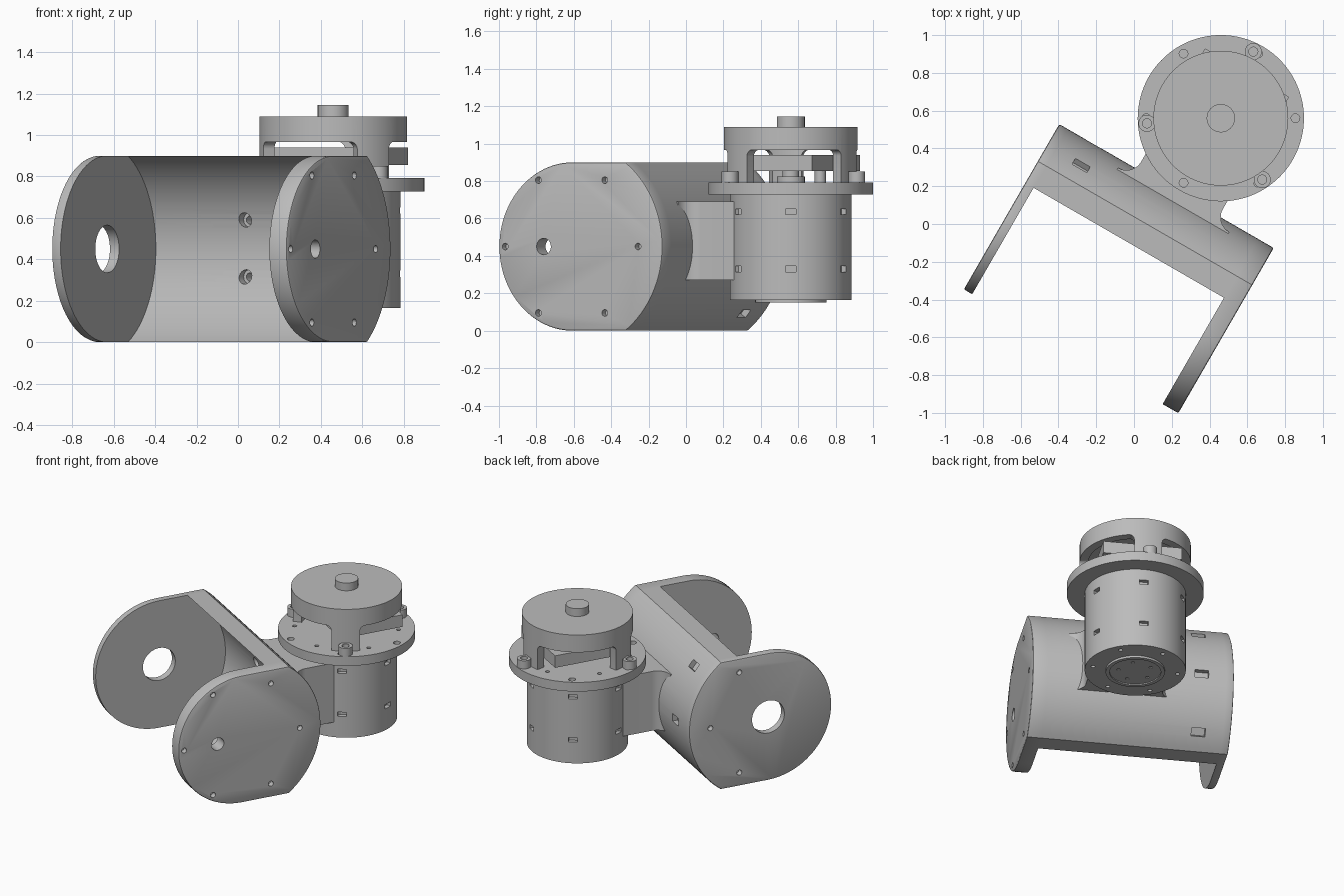
import bpy, bmesh
from math import radians, sin, cos, asin, degrees
from mathutils import Matrix, Vector

if "Cube" in bpy.data.objects:
    bpy.data.objects.remove(bpy.data.objects["Cube"])

grey = bpy.data.materials.new("machined_grey")
grey.use_nodes = True
grey.diffuse_color = (0.5, 0.5, 0.5, 1)
grey.node_tree.nodes["Principled BSDF"].inputs["Base Color"].default_value = (0.5, 0.5, 0.5, 1)

# Everything is built square, then the whole assembly is turned about z
TURN = Matrix.Rotation(radians(-30), 4, 'Z')
AXIS = Vector((0, -0.30, 0.45))      # bracket pivot axis, along x
MOTOR = Vector((0.118, 0.715, 0))    # motor axis, along z


def arc(cx, cy, r, a0, a1, n=32):
    steps = [radians(a0 + (a1 - a0) * i / n) for i in range(n + 1)]
    return [(cx + r * cos(t), cy + r * sin(t)) for t in steps]


def prism(bm, outline, lo, hi, along='z'):
    """Extrude a closed outline along z (x, y outline) or x (y, z outline)."""
    place = (lambda p, h: (p[0], p[1], h)) if along == 'z' else (lambda p, h: (h, p[0], p[1]))
    bottom = [bm.verts.new(place(p, lo)) for p in outline]
    top = [bm.verts.new(place(p, hi)) for p in outline]
    faces = [bm.faces.new(bottom), bm.faces.new(top)]
    for i in range(len(outline)):
        j = (i + 1) % len(outline)
        faces.append(bm.faces.new((bottom[i], bottom[j], top[j], top[i])))
    bmesh.ops.recalc_face_normals(bm, faces=faces)


def rod(bm, r, a, b, seg=24):
    a, b = Vector(a), Vector(b)
    m = Matrix.Translation((a + b) / 2) @ (b - a).to_track_quat('Z', 'Y').to_matrix().to_4x4()
    bmesh.ops.create_cone(bm, cap_ends=True, segments=seg, radius1=r, radius2=r,
                          depth=(b - a).length, matrix=m)


def disc(bm, r, lo, hi, seg=96, centre=MOTOR):
    rod(bm, r, (centre.x, centre.y, lo), (centre.x, centre.y, hi), seg)


def block(bm, centre, size, rot=Matrix()):
    m = Matrix.Translation(centre) @ rot @ Matrix.Diagonal((*size, 1))
    bmesh.ops.create_cube(bm, size=1, matrix=m)


def around(r, angle):
    t = radians(angle)
    return MOTOR + Vector((r * cos(t), r * sin(t), 0))


def make(name, bm):
    mesh = bpy.data.meshes.new(name)
    bm.to_mesh(mesh)
    bm.free()
    ob = bpy.data.objects.new(name, mesh)
    bpy.context.collection.objects.link(ob)
    mesh.materials.append(grey)
    return ob


def cut(ob, bm, operation='DIFFERENCE'):
    tool = make("cutter", bm)
    tool.hide_render = True
    mod = ob.modifiers.new("cut", 'BOOLEAN')
    mod.operation, mod.solver, mod.object = operation, 'EXACT', tool
    deps = bpy.context.evaluated_depsgraph_get()
    mesh = bpy.data.meshes.new_from_object(ob.evaluated_get(deps))
    ob.modifiers.clear()
    ob.data = mesh
    bpy.data.objects.remove(tool)


def finish(ob):
    ob.data.transform(TURN)
    for p in ob.data.polygons:
        p.use_smooth = True
    ob.data.set_sharp_from_angle(angle=radians(24))


def ring_point(x, angle, r=0.41):
    t = radians(angle)
    return Vector((x, AXIS.y + r * cos(t), AXIS.z + r * sin(t)))


# Bracket outlines: plates round in front and flatter behind, bridge a curved shell
OUT, INN = 0.56, 0.51
half_out = degrees(asin(0.45 / OUT))
half_inn = degrees(asin(0.45 / INN))
back = arc(AXIS.y, AXIS.z, OUT, -half_out, half_out)
plate = arc(AXIS.y, AXIS.z, 0.45, 90, 270, 48) + back
shell = back + arc(AXIS.y - 0.04, AXIS.z, INN, half_inn, -half_inn)


def side_plate(bm, inner, outer):
    """Plate with its outer rim rounded over."""
    prism(bm, plate, inner, outer, 'x')
    rim = [e for e in bm.edges if all(abs(v.co.x - outer) < 1e-5 for v in e.verts)]
    bmesh.ops.bevel(bm, geom=rim, offset=0.01, segments=2, profile=0.5, affect='EDGES')


def plate_holes(face, inward, angles, hole, hole_y):
    bm = bmesh.new()
    rod(bm, hole, (face + inward * 0.2, hole_y, AXIS.z), (face - inward * 0.1, hole_y, AXIS.z), 48)
    for a in angles:
        rod(bm, 0.018, ring_point(face - inward * 0.05, a), ring_point(face + inward * 0.04, a), 16)
    return bm


# Bridge and left plate in one piece, with nut pockets and screw holes
bm = bmesh.new()
side_plate(bm, 0.608, 0.704)
bracket = make("bridge_and_left_plate", bm)
bm = bmesh.new()
prism(bm, shell, -0.556, 0.608, 'x')
cut(bracket, bm, 'UNION')
cut(bracket, plate_holes(0.704, -1, range(0, 360, 60), 0.044, -0.472))
bm = bmesh.new()
for a in (-40, 0, 40):
    block(bm, ring_point(-0.397, a, OUT), (0.09, 0.07, 0.055), Matrix.Rotation(radians(a), 4, 'X'))
screws = [(MOTOR.x + s * 0.164, z) for s in (-1, 1) for z in (0.315, 0.59)]
for x, z in screws:
    rod(bm, 0.035, (x, 0.06, z), (x, 0.4, z))
cut(bracket, bm)
finish(bracket)

# Right plate with the large opening
bm = bmesh.new()
side_plate(bm, -0.556, -0.607)
right_plate = make("right_side_plate", bm)
cut(right_plate, plate_holes(-0.607, 1, (-60, 0, 60), 0.115, -0.30))
finish(right_plate)

# Neck flaring into the bridge
right = [(MOTOR.x, MOTOR.y), (MOTOR.x + 0.25, MOTOR.y)] + \
    arc(MOTOR.x + 0.34, 0.305, 0.09, 180, 270, 12) + [(MOTOR.x + 0.34, 0.195)]
left = [(2 * MOTOR.x - x, y) for x, y in reversed(right[1:])]
bm = bmesh.new()
prism(bm, right + left, 0.27, 0.69)
neck = make("neck", bm)
bm = bmesh.new()
for x, z in screws:
    rod(bm, 0.02, (x, 0.1, z), (x, 0.3, z), 16)
cut(neck, bm)
finish(neck)

# Motor housing with nut slots and bottom screw holes
bm = bmesh.new()
disc(bm, 0.325, 0.165, 0.73)
housing = make("motor_housing", bm)
bm = bmesh.new()
for a in (30, 90, 150, 210, 330):
    for z in (0.33, 0.635):
        block(bm, around(0.325, a) + Vector((0, 0, z)), (0.06, 0.058, 0.03),
              Matrix.Rotation(radians(a), 4, 'Z'))
for a in range(0, 360, 60):
    disc(bm, 0.014, 0.1, 0.2, 16, around(0.275, a))
cut(housing, bm)
finish(housing)

# Output ring and recessed hub underneath
bm = bmesh.new()
disc(bm, 0.19, 0.15, 0.17)
base = make("output_ring", bm)
bm = bmesh.new()
disc(bm, 0.165, 0.1, 0.158)
cut(base, bm)
bm = bmesh.new()
for a in range(0, 360, 72):
    disc(bm, 0.012, 0.1, 0.168, 16, around(0.11, a))
cut(base, bm)
finish(base)

# Mounting flange with blind screw holes
bm = bmesh.new()
disc(bm, 0.44, 0.728, 0.793, 128)
flange = make("mounting_flange", bm)
bm = bmesh.new()
for a in range(30, 390, 60):
    disc(bm, 0.023, 0.75, 0.85, 20, around(0.395, a))
    disc(bm, 0.014, 0.76, 0.85, 16, around(0.335, a + 30))
cut(flange, bm)
finish(flange)

# Top cap: hollow cup standing on three legs, with round-cornered windows
LEGS = (94, 214, 334)
bm = bmesh.new()
disc(bm, 0.357, 0.79, 1.09)
cap = make("top_cap", bm)
bm = bmesh.new()
disc(bm, 0.30, 0.7, 1.0)
cut(cap, bm)
for a in LEGS:
    bm = bmesh.new()
    prism(bm, arc(MOTOR.x, MOTOR.y, 0.5, a + 15, a + 105, 8)
          + arc(MOTOR.x, MOTOR.y, 0.2, a + 105, a + 15, 8), 0.7, 0.967)
    corners = [e for e in bm.edges if e.calc_length() > 0.28 and e.verts[0].co.z > 0.9
               and e.verts[1].co.z > 0.9]
    bmesh.ops.bevel(bm, geom=corners, offset=0.034, segments=5, profile=0.5, affect='EDGES')
    cut(cap, bm)
finish(cap)

# Knob on the cap
bm = bmesh.new()
disc(bm, 0.075, 1.08, 1.145, 48)
finish(make("top_knob", bm))

# Screw posts at the foot of each leg
bm = bmesh.new()
for a in LEGS:
    disc(bm, 0.045, 0.785, 0.85, 32, around(0.392, a))
posts = make("leg_screw_posts", bm)
bm = bmesh.new()
for a in LEGS:
    disc(bm, 0.024, 0.82, 0.9, 20, around(0.392, a))
cut(posts, bm)
finish(posts)

# Encoder block on its shaft and standoff
bm = bmesh.new()
block(bm, MOTOR + Vector((0, 0.059, 0.897)), (0.514, 0.438, 0.085))
finish(make("encoder_block", bm))
bm = bmesh.new()
disc(bm, 0.075, 0.785, 0.825, 48)
disc(bm, 0.045, 0.82, 0.86, 32)
disc(bm, 0.03, 0.785, 0.86, 24, MOTOR + Vector((0.1, 0.24, 0)))
finish(make("shaft_and_standoff", bm))
